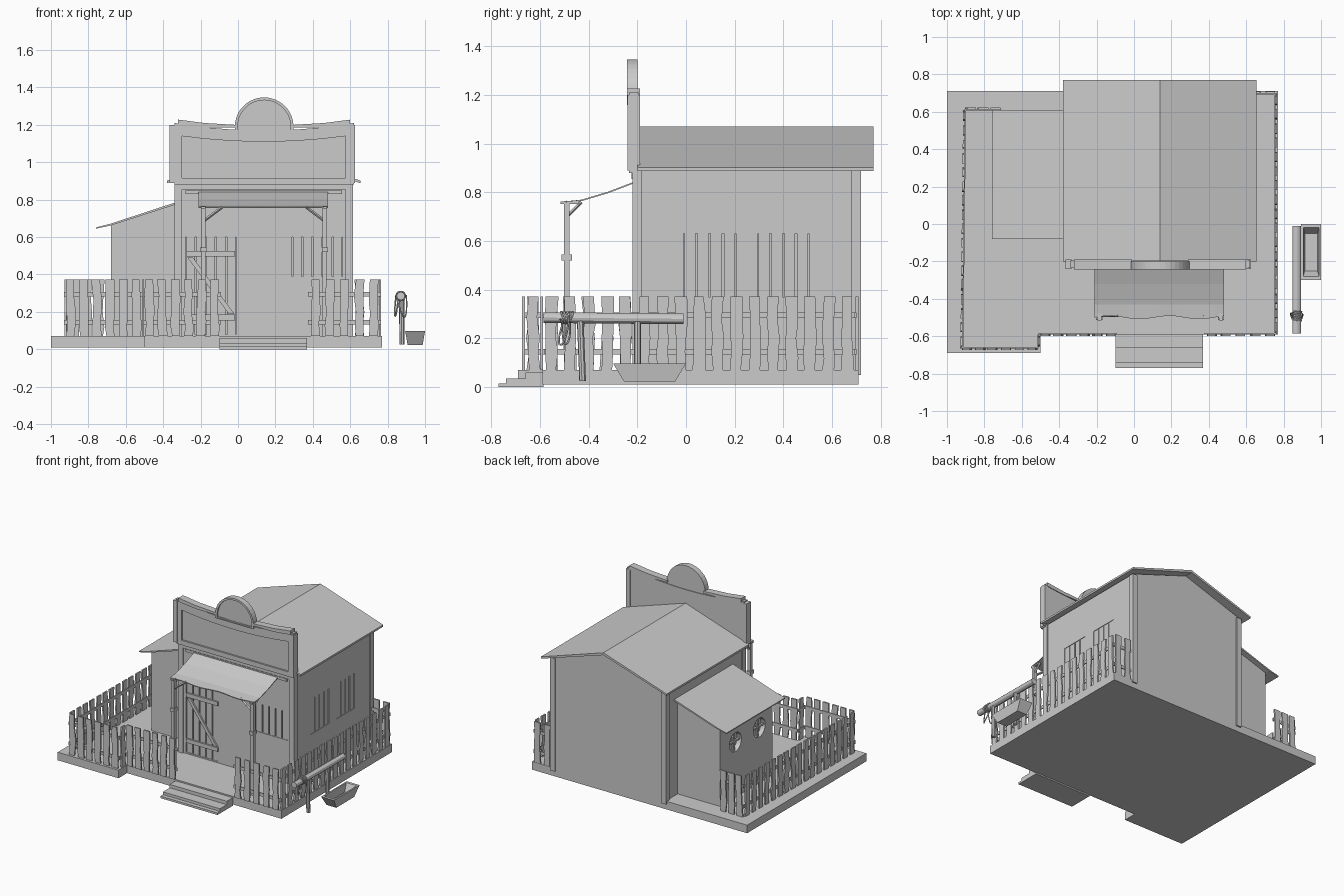
import bpy, bmesh, math, random
from mathutils import Vector as V

if "Cube" in bpy.data.objects:
    bpy.data.objects.remove(bpy.data.objects["Cube"])
random.seed(4)

grey = bpy.data.materials.new("weathered_grey")
grey.diffuse_color = (0.6, 0.6, 0.6, 1)
grey.use_nodes = True
grey.node_tree.nodes["Principled BSDF"].inputs["Base Color"].default_value = grey.diffuse_color


def finish(name, bm):
    bmesh.ops.recalc_face_normals(bm, faces=bm.faces)
    me = bpy.data.meshes.new(name)
    bm.to_mesh(me)
    bm.free()
    me.materials.append(grey)
    ob = bpy.data.objects.new(name, me)
    bpy.context.collection.objects.link(ob)
    return ob


def extrude(bm, pts, vec):
    a = [bm.verts.new(p) for p in pts]
    b = [bm.verts.new(V(p) + V(vec)) for p in pts]
    bm.faces.new(a)
    bm.faces.new(b[::-1])
    for i in range(len(a)):
        j = (i + 1) % len(a)
        bm.faces.new((a[i], b[i], b[j], a[j]))


def prism(name, pts, axis, lo, hi):
    place = {"x": lambda u, v: (lo, u, v), "y": lambda u, v: (u, lo, v), "z": lambda u, v: (u, v, lo)}[axis]
    bm = bmesh.new()
    extrude(bm, [place(*p) for p in pts], V([hi - lo if c == axis else 0 for c in "xyz"]))
    return finish(name, bm)


def box(name, x0, x1, y0, y1, z0, z1):
    return prism(name, [(x0, y0), (x1, y0), (x1, y1), (x0, y1)], "z", z0, z1)


def rod(name, p, q, r, sides=4):
    p, q = V(p), V(q)
    bm = bmesh.new()
    m = (q - p).to_track_quat("Z", "Y").to_matrix().to_4x4()
    m.translation = (p + q) / 2
    bmesh.ops.create_cone(bm, cap_ends=True, segments=sides, radius1=r, radius2=r, depth=(q - p).length, matrix=m)
    ob = finish(name, bm)
    if sides > 6:
        bpy.context.view_layer.objects.active = ob
        ob.select_set(True)
        bpy.ops.object.shade_smooth_by_angle()
        ob.select_set(False)
    return ob


def cut(ob, cutter):
    mod = ob.modifiers.new("cut", "BOOLEAN")
    mod.operation, mod.solver, mod.object = "DIFFERENCE", "EXACT", cutter
    bpy.context.view_layer.objects.active = ob
    bpy.ops.object.modifier_apply(modifier=mod.name)
    bpy.data.objects.remove(cutter)


# platform and steps
prism("platform", [(-1, -.69), (-.5, -.69), (-.5, -.59), (.77, -.59), (.77, .71), (-1, .71)], "z", .01, .07)
for y, z in ((-.77, .015), (-.74, .035), (-.66, .06)):
    box("step", -.1, .37, y, -.585, max(z - .025, 0), z)

# main house, corner posts and gable roof
house = prism("house_walls", [(-.33, .05), (.605, .05), (.605, .895), (.14, 1.05), (-.33, .895)], "y", -.21, .71)
prism("main_roof", [(-.38, .888), (-.38, .902), (.14, 1.07), (.655, .902), (.655, .888), (.14, 1.052)], "y", -.2, .77)
for x in (-.34, .575):
    for y in (-.22, .68):
        box("corner_post", x, x + .04, y, y + .04, .05, .89)
box("lintel_board", -.30, .575, -.225, -.2, .855, .88)
box("lower_lintel_board", -.28, .555, -.22, -.2, .83, .85)


# boarded openings: recess cut in the wall and upright planks
def planks(name, axis, a, b, z0, z1, n, wall, sign):
    d = (wall - sign * .03, wall + sign * .01)
    lo, hi = min(d), max(d)
    c = box("cutter", a, b, lo, hi, z0, z1) if axis == "y" else box("cutter", lo, hi, a, b, z0, z1)
    cut(house, c)
    w = (b - a) / n
    e = sorted((wall - sign * .004, wall - sign * .02))
    for i in range(n):
        s, t = a + i * w + .004, a + (i + 1) * w - .004
        if axis == "y":
            box(name, s, t, e[0], e[1], z0, z1)
        else:
            box(name, e[0], e[1], s, t, z0, z1)


planks("front_window_plank", "y", .29, .56, .39, .6, 5, -.21, -1)
planks("side_window_plank", "x", -.01, .205, .37, .63, 4, .605, 1)
planks("side_window_plank", "x", .295, .505, .37, .63, 4, .605, 1)
planks("door_plank", "y", -.28, -.01, .08, .6, 5, -.21, -1)
for z in (.17, .51):
    box("door_rail", -.275, -.015, -.218, -.205, z - .015, z + .015)
prism("door_brace", [(-.27, .49), (-.24, .49), (-.02, .19), (-.05, .19)], "y", -.217, -.205)

# false front with swooping top, framed sunken panel and round crest
def swoop(x0, x1, z_end, z_mid, n=10):
    return [(x0 + (x1 - x0) * i / n, z_mid + (z_end - z_mid) * (2 * i / n - 1) ** 2) for i in range(n + 1)]


front = prism("false_front", [(.62, .88), (-.34, .88)] + swoop(-.34, .62, 1.21, 1.17), "y", -.235, -.195)
cut(front, prism("cutter", [(.575, .915), (-.3, .915)] + swoop(-.3, .575, 1.14, 1.11), "y", -.3, -.222))
for i, x in enumerate((-.365, .595)):
    box("false_front_end", x, x + .03, -.24, -.19, .89, 1.2)
for s in (-1, 1):
    cap = [(.14 + s * .15, 1.185), (.14 + s * .15, 1.2), (.14 + s * .32, 1.21), (.14 + s * .46, 1.228),
           (.14 + s * .46, 1.2), (.14 + s * .32, 1.185)]
    prism("top_cap", cap, "y", -.243, -.19)


def dome(r, z0, n=18):
    return [(.14 + r, z0)] + [(.14 + r * math.cos(math.pi * i / n), 1.19 + r * math.sin(math.pi * i / n))
                              for i in range(n + 1)] + [(.14 - r, z0)]


crest = prism("round_crest", dome(.157, 1.16), "y", -.243, -.2)
cut(crest, prism("cutter", dome(.142, 1.168), "y", -.3, -.232))

# cloth awning with wavy front edge
bm = bmesh.new()
rows = []
N = 16
for i in range(N + 1):
    x = -.21 + .69 * i / N
    yf = -.5 + .009 * math.sin(i * .85)
    rows.append([bm.verts.new(p) for p in ((x, -.21, .845), (x, -.32, .803), (x, -.43, .77), (x, yf, .762))])
for a, b in zip(rows, rows[1:]):
    for j in range(3):
        bm.faces.new((a[j], b[j], b[j + 1], a[j + 1]))
awning = finish("awning", bm)
awning.modifiers.new("thickness", "SOLIDIFY").thickness = .006

# awning posts, collars and braces
for x, s in ((-.185, 1), (.465, -1)):
    box("awning_post", x - .012, x + .012, -.502, -.478, .07, .765)
    box("post_collar", x - .017, x + .017, -.512, -.468, .52, .545)
    rod("post_brace", (x, -.49, .685), (x + s * .1, -.49, .76), .008)
    rod("side_brace", (x, -.49, .70), (x, -.43, .76), .007)
    box("awning_side_beam", x - .01, x + .01, -.515, -.44, .752, .763)

# lean-to with sloping roof and round windows
annex = prism("leanto_walls", [(-.68, .07), (-.33, .07), (-.33, .775), (-.68, .667)], "y", -.045, .57)
prism("leanto_roof", [(-.76, .645), (-.68, .662), (-.33, .775), (-.33, .787), (-.68, .672), (-.76, .652)], "y", -.08, .61)
for y in (.11, .39):
    cut(annex, rod("cutter", (-.72, y, .48), (-.645, y, .48), .07, 20))
    box("window_bar", -.67, -.655, y - .006, y + .006, .41, .55)
    box("window_bar", -.67, -.655, y - .07, y + .07, .474, .486)


# picket fence: uneven boards on two rails
def fence(name, p, q):
    p, q = V((*p, 0)), V((*q, 0))
    d = (q - p).normalized()
    nrm = V((-d.y, d.x, 0)) * .012
    bm = bmesh.new()
    for z in (.145, .295):
        extrude(bm, [p + V((0, 0, z - .012)), q + V((0, 0, z - .012)), q + V((0, 0, z + .012)),
                     p + V((0, 0, z + .012))], nrm * .6)
    n = max(1, round((q - p).length / .075))
    step = (q - p).length / n
    for i in range(n):
        c = p + d * step * (i + .5)
        z = [.07, .13 + random.uniform(-.02, .02), .2, .27 + random.uniform(-.02, .02), .372]
        left, right = [], []
        for h in z:
            lean = random.uniform(-.003, .003)
            left.append(c + d * (lean - random.uniform(.018, .028)) + V((0, 0, h)))
            right.append(c + d * (lean + random.uniform(.018, .028)) + V((0, 0, h)))
        extrude(bm, [v - nrm * .7 for v in left + right[::-1]], nrm * .9)
    finish(name, bm)


for name, p, q in (("fence_back_left", (-.71, .615), (-.905, .615)), ("fence_left", (-.905, .615), (-.92, -.665)),
                   ("fence_front_left", (-.93, -.665), (-.51, -.665)), ("fence_return", (-.51, -.665), (-.51, -.59)),
                   ("fence_front", (-.51, -.59), (-.09, -.59)), ("fence_front_right", (.375, -.59), (.765, -.59)),
                   ("fence_right", (.757, -.59), (.757, .7)), ("fence_back_right", (.765, .7), (.61, .7))):
    fence(name, p, q)

# hitching rail with legs and coiled rope
rod("hitching_rail", (.87, -.585, .285), (.87, -.01, .28), .022, 12)
rod("hitching_leg", (.877, -.425, .025), (.875, -.435, .28), .014, 8)
rod("hitching_leg", (.877, -.2, .025), (.875, -.2, .28), .014, 8)
coil = [(.87 + .027 * math.cos(t * .8), -.47 - .0011 * t + .008 * math.sin(t * .9), .285 + .027 * math.sin(t * .8))
        for t in range(40)]
tails = [[(.9, -.48, .29), (.905, -.49, .2), (.89, -.52, .145), (.87, -.53, .2), (.845, -.5, .28)],
         [(.845, -.48, .29), (.835, -.47, .2), (.84, -.5, .15), (.85, -.51, .21), (.86, -.51, .3)]]
for pts in [coil] + tails:
    cu = bpy.data.curves.new("rope", "CURVE")
    cu.dimensions, cu.bevel_depth, cu.bevel_resolution, cu.resolution_u = "3D", .004, 1, 4
    cu.materials.append(grey)
    sp = cu.splines.new("NURBS")
    sp.points.add(len(pts) - 1)
    for pt, co in zip(sp.points, pts):
        pt.co = (*co, 1)
    sp.use_endpoint_u = True
    bpy.context.collection.objects.link(bpy.data.objects.new("rope", cu))

# water trough: tapered open box
bm = bmesh.new()
rings = []
for hx, hy, z in ((.04, .105, .022), (.053, .15, .097), (.042, .13, .097), (.034, .1, .04)):
    rings.append([bm.verts.new((.947 + sx * hx, -.15 + sy * hy, z)) for sx, sy in ((-1, -1), (1, -1), (1, 1), (-1, 1))])
for a, b in zip(rings, rings[1:]):
    for j in range(4):
        bm.faces.new((a[j], a[(j + 1) % 4], b[(j + 1) % 4], b[j]))
bm.faces.new(rings[0])
bm.faces.new(rings[-1])
finish("water_trough", bm)
